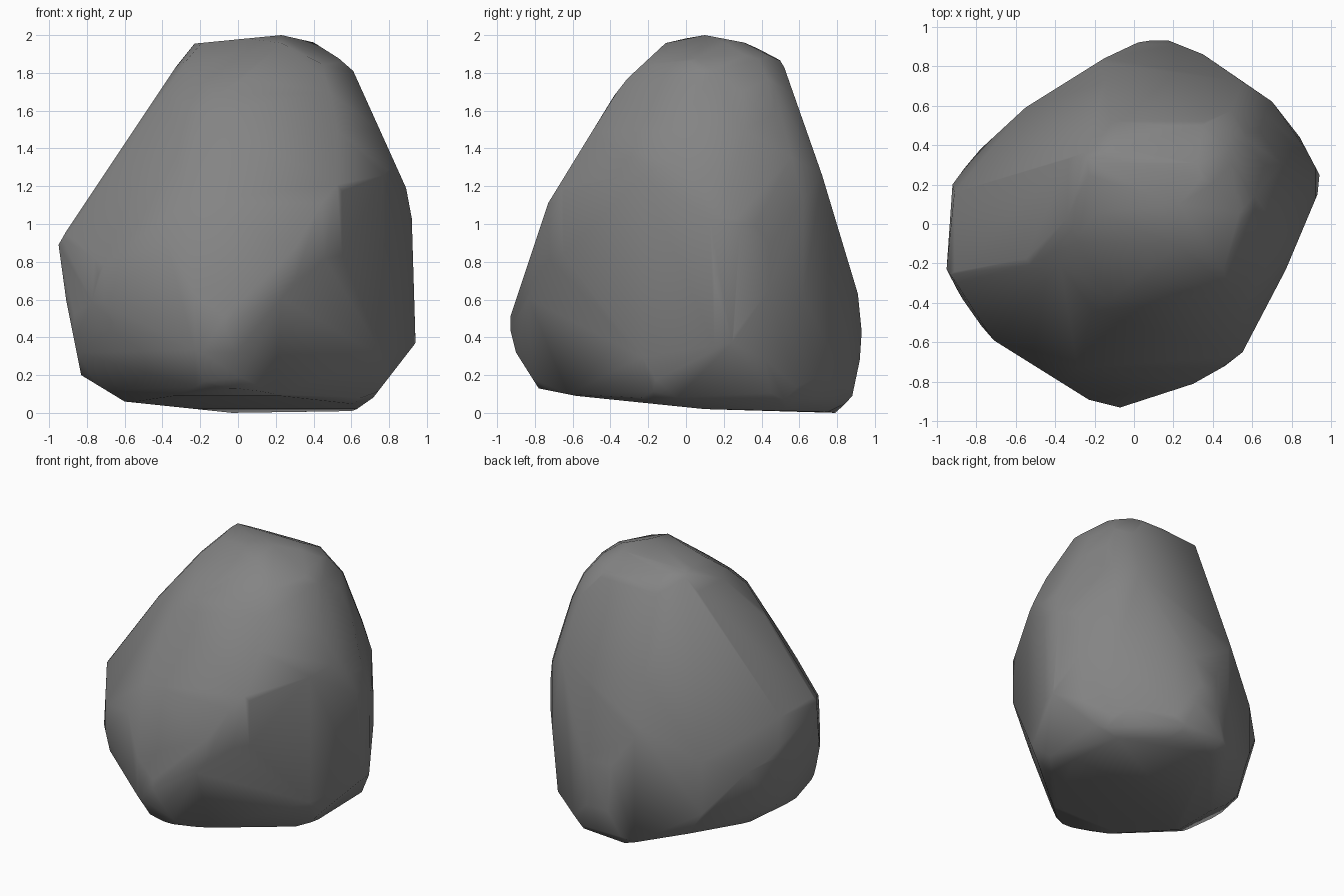
import bpy
import bmesh
from math import radians
from mathutils import Matrix, Vector

default_cube = bpy.data.objects.get("Cube")
if default_cube:
    bpy.data.objects.remove(default_cube, do_unlink=True)

# Clockwise outlines of the boulder around its middle, one per carving direction
FRONT = [(-.95, -.11), (-.91, -.04), (-.33, .83), (-.23, .955), (.23, 1), (.45, .95),
         (.61, .81), (.89, .19), (.92, .03), (.94, -.63), (.7, -.94), (.62, -.99),
         (-.03, -1), (-.6, -.94), (-.83, -.8), (-.91, -.4)]
SIDE = [(-.94, -.52), (-.73, .11), (-.38, .68), (-.31, .77), (-.1, .965), (.1, 1),
        (.31, .96), (.49, .88), (.52, .83), (.72, .26), (.91, -.37), (.93, -.57),
        (.92, -.72), (.88, -.91), (.8, -1), (.1, -.98), (-.58, -.91), (-.78, -.87),
        (-.9, -.68)]
PLAN = [(-.95, -.23), (-.92, .2), (-.81, .35), (-.55, .59), (-.15, .84), (.02, .92),
        (.15, .94), (.35, .86), (.7, .62), (.84, .44), (.94, .25), (.93, .15),
        (.77, -.23), (.55, -.65), (.46, -.72), (.3, -.81), (-.07, -.93), (-.23, -.89),
        (-.71, -.59), (-.84, -.44)]
FRONT_CORNER = [(-.01, 1.04), (.57, .88), (.73, .7), (.86, .36), (.93, .15), (.95, -.26),
                (.91, -.71), (.86, -.85), (.56, -1.02), (.4, -1.065), (-.195, -1.07),
                (-.47, -1.05), (-.61, -.98), (-.89, -.55), (-.93, -.375), (-.91, .05),
                (-.55, .53), (-.26, .84)]
BACK_CORNER = [(-.95, -.17), (-.93, .07), (-.79, .53), (-.71, .7), (-.58, .84), (-.47, .91),
               (-.125, .97), (.29, .74), (.425, .63), (.72, .15), (.92, -.17), (.94, -.46),
               (.89, -.73), (.76, -.88), (.45, -1.03), (-.425, -1.177), (-.71, -1.08),
               (-.89, -.835)]
LOW_CORNER = [(-.24, 1.04), (.04, 1.065), (.425, .885), (.59, .39), (.8, -.24), (.84, -.47),
              (.72, -.87), (.57, -1), (.36, -1.09), (-.17, -1.11), (-.48, -1.06),
              (-.54, -1), (-.67, -.64), (-.84, -.21), (-.84, .09), (-.72, .42),
              (-.61, .64), (-.4, .95)]


def carve(bm, outline, turn, tilt):
    """Slice the block along every edge of an outline.

    turn swings the outline around z, tilt leans it back (90 lays it flat)."""
    spin = Matrix.Rotation(radians(turn), 3, "Z") @ Matrix.Rotation(-radians(tilt), 3, "X")
    across = spin @ Vector((1, 0, 0))
    upward = spin @ Vector((0, 0, 1))
    points = [across * u + upward * v for u, v in outline]
    for (u0, v0), (u1, v1) in zip(outline, outline[1:] + outline[:1]):
        normal = (across * (v0 - v1) + upward * (u1 - u0)).normalized()
        reach = max(normal.dot(p) for p in points)
        bmesh.ops.bisect_plane(bm, geom=bm.verts[:] + bm.edges[:] + bm.faces[:],
                               dist=1e-5, plane_co=normal * reach, plane_no=normal,
                               clear_outer=True)
        rim = [e for e in bm.edges if e.is_boundary]
        if rim:
            bmesh.ops.holes_fill(bm, edges=rim, sides=0)


def wrap(bm):
    """Return a clean convex skin around the vertices of a mesh."""
    skin = bmesh.new()
    for vert in bm.verts:
        skin.verts.new(vert.co)
    bmesh.ops.convex_hull(skin, input=skin.verts[:])
    loose = [v for v in skin.verts if not v.link_faces]
    bmesh.ops.delete(skin, geom=loose, context="VERTS")
    bmesh.ops.dissolve_limit(skin, angle_limit=radians(2), verts=skin.verts[:],
                             edges=skin.edges[:])
    bmesh.ops.recalc_face_normals(skin, faces=skin.faces[:])
    return skin


# Carve the boulder out of a block
block = bmesh.new()
bmesh.ops.create_cube(block, size=3)
carve(block, FRONT, 0, 0)
carve(block, SIDE, 90, 0)
carve(block, PLAN, 0, 90)
carve(block, FRONT_CORNER, 35, 22)
carve(block, BACK_CORNER, 215, 22)
carve(block, LOW_CORNER, 140, -26)

# Merge tiny facets, wrap the result in a clean skin and stand it on the ground
bmesh.ops.remove_doubles(block, verts=block.verts[:], dist=0.035)
stone = wrap(block)
bmesh.ops.translate(stone, verts=stone.verts[:], vec=(0, 0, 1))
for face in stone.faces:
    face.smooth = True

mesh = bpy.data.meshes.new("boulder")
stone.to_mesh(mesh)
stone.free()
block.free()

# Plain stone grey
grey = bpy.data.materials.new("stone_grey")
grey.use_nodes = True
colour = (0.23, 0.23, 0.23, 1)
grey.diffuse_color = colour
shader = next(n for n in grey.node_tree.nodes if n.type == "BSDF_PRINCIPLED")
shader.inputs["Base Color"].default_value = colour
shader.inputs["Roughness"].default_value = 0.9
mesh.materials.append(grey)

boulder = bpy.data.objects.new("boulder", mesh)
bpy.context.collection.objects.link(boulder)
